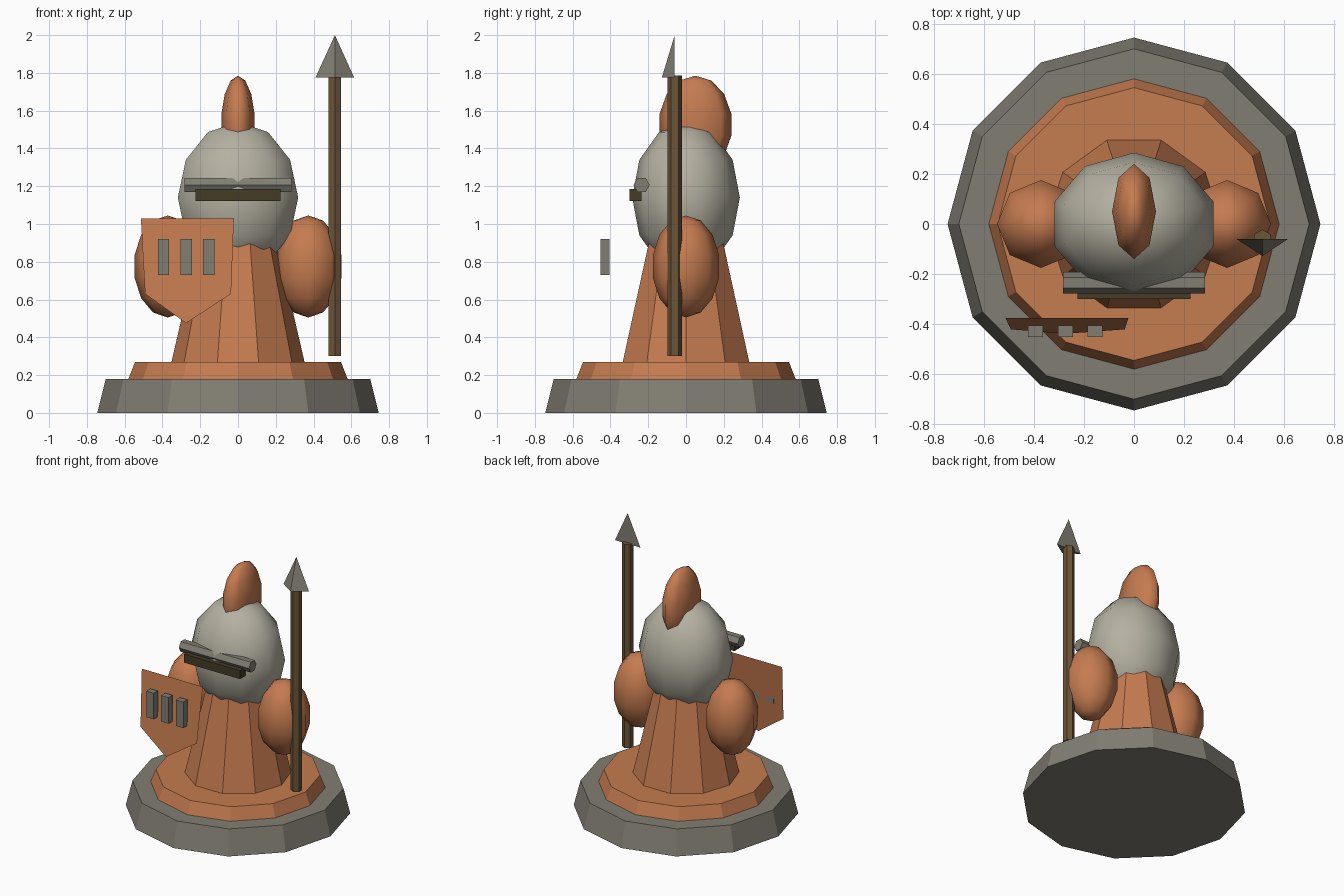
import bpy, bmesh, math
from mathutils import Matrix, Vector

if "Cube" in bpy.data.objects:
    bpy.data.objects.remove(bpy.data.objects["Cube"])


def material(name, rgb):
    m = bpy.data.materials.new(name)
    m.diffuse_color = (*rgb, 1)
    m.use_nodes = True
    m.node_tree.nodes["Principled BSDF"].inputs["Base Color"].default_value = m.diffuse_color
    return m


ORANGE = material("orange_cloth", (0.56, 0.20, 0.08))
STONE = material("stone", (0.22, 0.21, 0.17))
STEEL = material("pale_steel", (0.46, 0.44, 0.36))
WOOD = material("wood", (0.15, 0.09, 0.04))
DARK = material("dark_slot", (0.06, 0.045, 0.02))


def finish(name, bm, mat, smooth=False):
    bmesh.ops.recalc_face_normals(bm, faces=bm.faces)
    me = bpy.data.meshes.new(name)
    bm.to_mesh(me)
    bm.free()
    me.materials.append(mat)
    for p in me.polygons:
        p.use_smooth = smooth
    ob = bpy.data.objects.new(name, me)
    bpy.context.collection.objects.link(ob)
    return ob


def frustum(name, sides, r1, r2, z1, z2, mat, xy=(0, 0), turn=0.0):
    """Low-poly cone section; first corner lies on +x turned by `turn`."""
    bm = bmesh.new()
    rings = []
    for r, z in ((r1, z1), (r2, z2)):
        rings.append([bm.verts.new((xy[0] + r * math.cos(turn + math.tau * i / sides),
                                    xy[1] + r * math.sin(turn + math.tau * i / sides), z))
                      for i in range(sides)])
    low, high = rings
    bm.faces.new(low[::-1])
    bm.faces.new(high)
    for i in range(sides):
        j = (i + 1) % sides
        bm.faces.new((low[i], low[j], high[j], high[i]))
    return finish(name, bm, mat)


def ellipsoid(name, centre, radii, segs, rings, mat):
    bm = bmesh.new()
    bmesh.ops.create_uvsphere(bm, u_segments=segs, v_segments=rings, radius=1)
    bm.transform(Matrix.Translation(centre) @ Matrix.Diagonal((*radii, 1)))
    return finish(name, bm, mat, smooth=True)


def box(name, lo, hi, mat):
    lo, hi = Vector(lo), Vector(hi)
    bm = bmesh.new()
    bmesh.ops.create_cube(bm, size=1)
    bm.transform(Matrix.Translation((lo + hi) / 2) @ Matrix.Diagonal((*(hi - lo), 1)))
    return finish(name, bm, mat)


# Stepped base and robe
frustum("base", 12, 0.745, 0.70, 0, 0.18, STONE)
frustum("base_step", 12, 0.58, 0.545, 0.18, 0.27, ORANGE)
frustum("robe", 10, 0.352, 0.20, 0.27, 0.93, ORANGE)

# Helmet, crest and arms
ellipsoid("helmet", (0, 0, 1.14), (0.335, 0.285, 0.40), 10, 6, STEEL)
ellipsoid("crest", (0, 0.05, 1.525), (0.09, 0.195, 0.26), 8, 7, ORANGE)
for side, label in ((-1, "left"), (1, "right")):
    ellipsoid(label + "_arm", (side * 0.372, 0, 0.775), (0.18, 0.18, 0.27), 8, 7, ORANGE)

# Brow bar (hexagonal rod lying along x) and dark eye slot
brow = frustum("brow_bar", 6, 0.043, 0.043, -0.283, 0.283, STONE, turn=math.pi / 6)
brow.data.transform(Matrix.Translation((0, -0.235, 1.207)) @ Matrix.Rotation(math.pi / 2, 4, 'Y'))
box("eye_slot", (-0.226, -0.30, 1.123), (0.226, -0.235, 1.185), DARK)

# Thin shield leaning outwards at the bottom, with three bars
bm = bmesh.new()
outline = [(-0.514, 1.03), (-0.022, 1.03), (-0.037, 0.63), (-0.275, 0.475), (-0.492, 0.63)]
bm.faces.new([bm.verts.new((x, -0.375 - 0.115 * (1.03 - z), z)) for x, z in outline])
finish("shield", bm, ORANGE)
for i, x in enumerate((-0.394, -0.274, -0.155)):
    box(f"shield_bar_{i + 1}", (x - 0.03, -0.452, 0.73), (x + 0.03, -0.405, 0.92), STONE)

# Spear shaft and three-sided point with a flat back
frustum("spear_shaft", 6, 0.038, 0.038, 0.30, 1.785, WOOD, (0.513, -0.06), math.pi / 6)
bm = bmesh.new()
a, b, c, tip = [bm.verts.new(p) for p in ((0.41, -0.06, 1.775), (0.615, -0.06, 1.775),
                                          (0.513, -0.128, 1.775), (0.513, -0.06, 2.0))]
for f in ((a, b, c), (a, b, tip), (b, c, tip), (c, a, tip)):
    bm.faces.new(f)
finish("spear_point", bm, STONE)
